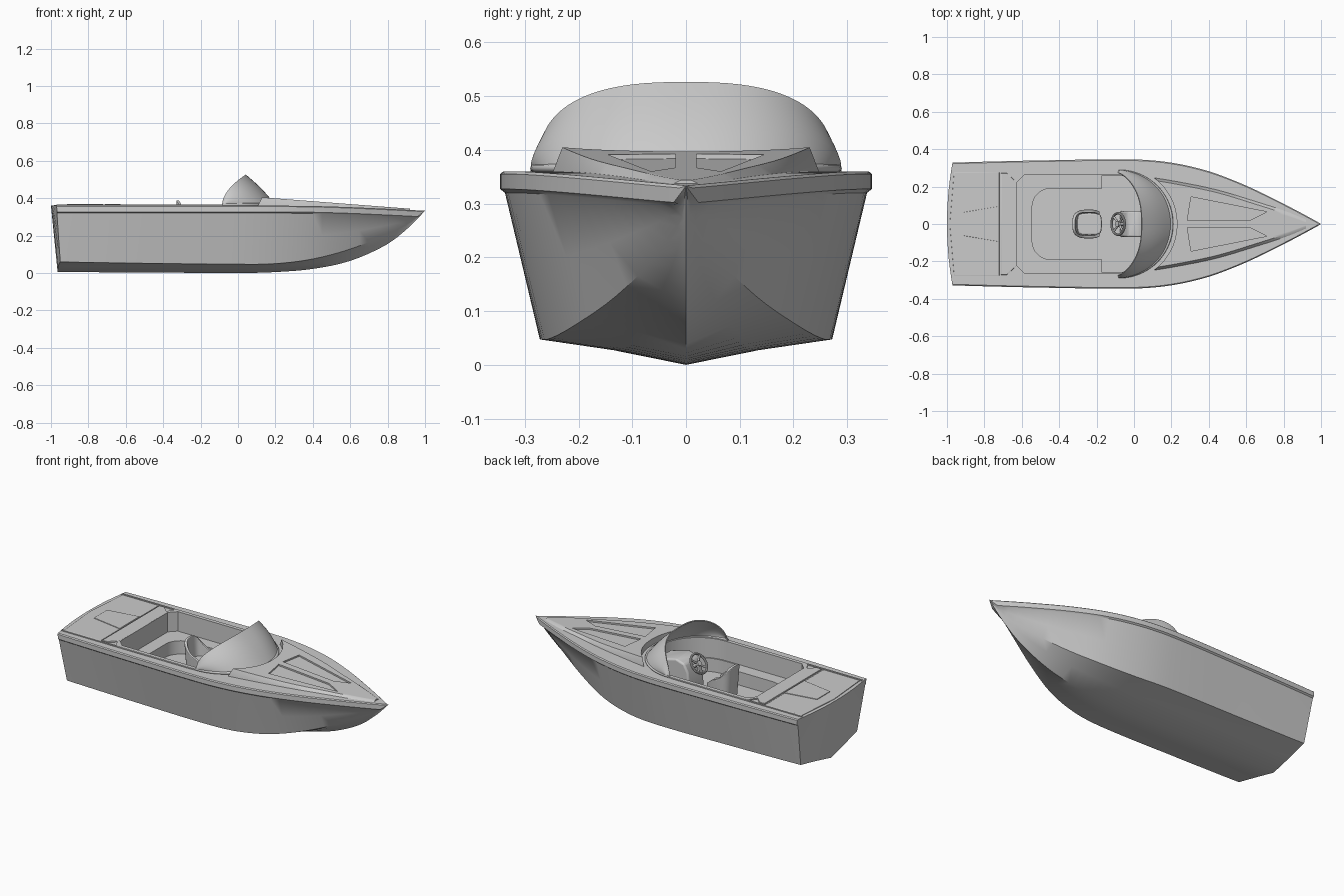
import bpy, bmesh, math
from mathutils import Vector, Matrix

if "Cube" in bpy.data.objects:
    bpy.data.objects.remove(bpy.data.objects["Cube"])


def finish(name, bm, angle=35, smooth=True):
    bmesh.ops.remove_doubles(bm, verts=bm.verts, dist=1e-4)
    bmesh.ops.dissolve_degenerate(bm, edges=bm.edges, dist=1e-5)
    bmesh.ops.recalc_face_normals(bm, faces=bm.faces)
    me = bpy.data.meshes.new(name)
    bm.to_mesh(me)
    bm.free()
    ob = bpy.data.objects.new(name, me)
    bpy.context.collection.objects.link(ob)
    if smooth:
        shade(ob, angle)
    return ob


def activate(ob):
    bpy.ops.object.select_all(action='DESELECT')
    ob.select_set(True)
    bpy.context.view_layer.objects.active = ob


def shade(ob, angle=35):
    activate(ob)
    bpy.ops.object.shade_smooth_by_angle(angle=math.radians(angle))


def modify(ob, kind, **props):
    m = ob.modifiers.new(kind.lower(), kind)
    for k, v in props.items():
        setattr(m, k, v)
    activate(ob)
    bpy.ops.object.modifier_apply(modifier=m.name)
    shade(ob)


def cut(ob, cutter):
    modify(ob, 'BOOLEAN', operation='DIFFERENCE', object=cutter, solver='EXACT')
    bpy.data.objects.remove(cutter)


def loft(name, rows, closed=True, caps=(False, False)):
    bm = bmesh.new()
    vs = [[bm.verts.new(p) for p in r] for r in rows]
    n = len(rows[0])
    for a, b in zip(vs, vs[1:]):
        for i in range(n if closed else n - 1):
            j = (i + 1) % n
            bm.faces.new((a[i], a[j], b[j], b[i]))
    for use, r in zip(caps, (vs[0], vs[-1])):
        if use:
            for i in range(n // 2 - 1):
                bm.faces.new((r[i], r[i + 1], r[n - 2 - i], r[n - 1 - i]))
    return finish(name, bm)


def prism(name, pts, z0, z1, bevel=0):
    """Extruded outline; z0 may be a function of x."""
    f = z0 if callable(z0) else (lambda x: z0)
    bm = bmesh.new()
    lo = [bm.verts.new((x, y, f(x))) for x, y in pts]
    hi = [bm.verts.new((x, y, z1)) for x, y in pts]
    bm.faces.new(lo)
    bm.faces.new(hi)
    for i in range(len(pts)):
        j = (i + 1) % len(pts)
        bm.faces.new((lo[i], lo[j], hi[j], hi[i]))
    ob = finish(name, bm)
    if bevel:
        modify(ob, 'BEVEL', width=bevel, segments=2)
    return ob


def mirrored(half):
    return half + [(x, -y) for x, y in reversed(half) if abs(y) > 1e-6]


def spow(v, p):
    return math.copysign(abs(v) ** p, v)


XS = [-1, -.5, 0, .2, .4, .6, .8, .92, 1]
SHEER_Y = [.328, .34, .345, .328, .282, .205, .108, .045, .001]
SHEER_Z = [.36, .36, .36, .36, .358, .352, .343, .337, .333]
KEEL_Z = [.005, .003, 0, .005, .022, .065, .155, .25, .333]
CHINE_Y = [.268, .27, .27, .25, .205, .13, .05, .01, 0]
CHINE_Z = [.06, .052, .047, .05, .075, .128, .208, .27, .333]


def spline(ys, x, xs=XS):
    n = len(xs)
    i = max(k for k in range(n - 1) if xs[k] <= x + 1e-9 or k == 0)
    slope = lambda k: (ys[min(k + 1, n - 1)] - ys[max(k - 1, 0)]) / (xs[min(k + 1, n - 1)] - xs[max(k - 1, 0)])
    h = xs[i + 1] - xs[i]
    t = (x - xs[i]) / h
    return ((2*t**3 - 3*t**2 + 1) * ys[i] + (t**3 - 2*t**2 + t) * h * slope(i)
            + (3*t**2 - 2*t**3) * ys[i + 1] + (t**3 - t**2) * h * slope(i + 1))


# Hull: lofted stations with rub rail, V bottom and raked curved transom
def hull_station(x):
    if x > .999:
        return [(1, 0, .333)] * 30
    sy, sz, kz, cy, cz = (spline(t, x) for t in (SHEER_Y, SHEER_Z, KEEL_Z, CHINE_Y, CHINE_Z))
    cz = max(cz, kz)
    rb = (max(sy - .009, 0), max(sz - .04, cz))
    side = [(max(sy - .006, 0), sz), (sy, sz - .005), (sy, max(sz - .033, cz)), rb]
    side += [(cy + (rb[0] - cy) * t, cz + (rb[1] - cz) * t) for t in (.5, 0)]
    side += [(cy * .5, kz + (cz - kz) * .58)]
    deck = [(side[0][0] * (1 - i / 7), sz) for i in range(15)]
    loop = deck + [(-y, z) for y, z in side] + [(0, kz)] + side[::-1]
    w = 1 if x < -.99 else 0
    return [(x + w * (.036 * (1 - z / .36) + .03 * (y / .33) ** 2), y, z) for y, z in loop]


stations = [-1, -.85] + [-.7 + .05 * i for i in range(33)] + [.93, .96, .98, 1]
hull = loft("hull", [hull_station(x) for x in stations], caps=(True, False))


# Cockpit opening, bench level and sunken floor
def front_arc(r, n=20):
    return [(-.08 + r * math.cos(a), r * math.sin(a)) for a in (math.pi / 2 * (1 - i / n) for i in range(n + 1))]


def cockpit(off):
    return mirrored([(-.625 - off, .225), (-.585 - off, .265 + off)] + front_arc(.265 + off))


floor_outline = [(-.445 - .1 * math.cos(a), .09 + .1 * math.sin(a)) for a in (math.pi / 16 * i for i in range(9))]
floor_outline = mirrored(floor_outline + [(-.17, .19), (-.17, .258)] + front_arc(.258))
coaming = prism("cockpit_coaming", cockpit(.022), .345, .367)
for ob in (hull, coaming):
    cut(ob, prism("opening_cutter", cockpit(0), .25, .6))
cut(hull, prism("floor_cutter", floor_outline, .17, .5))

# Raised foredeck with two recessed hatches
TOP = lambda x: .403 - .077 * (x - .15)
WX = [.1, .2, .4, .6, .8, .93]
WY = [.252, .232, .187, .128, .07, .024]


def foredeck_station(s):
    nom = .12 + .8 * s
    wb = spline(WY, nom, WX)
    wt = wb - .018
    row = [(wb, 0)] + [(wt * (1 - i / 6), 1) for i in range(13)] + [(-wb, 0)]
    top, low = [], []
    for y, up in row:
        x0 = -.08 + math.sqrt(.31 ** 2 - y * y)
        x = x0 + (.92 - x0) * s
        top.append((x, y, TOP(x) if up else spline(SHEER_Z, x) - .002))
        low.append((x, y, .315))
    return top + low[::-1]


foredeck = loft("foredeck", [foredeck_station(i / 16) for i in range(17)], caps=(True, True))
hatch = [(.285, .02), (.305, .145), (.71, .065), (.62, .02)]
for s in (1, -1):
    cut(foredeck, prism("hatch_cutter", [(x, y * s) for x, y in hatch], lambda x: TOP(x) - .009, .5))

# Aft deck, engine hatch and padded bulkhead top
prism("aft_deck", mirrored([(-.985, 0), (-.962, .276), (-.72, .276)]), .34, .364, .002)
prism("engine_hatch", mirrored([(-.915, .062), (-.72, .095)]), .35, .368, .002)
prism("bulkhead_pad", mirrored([(-.712, .272), (-.68, .272), (-.626, .222)]), .345, .368, .003)
for s in (1, -1):
    prism("side_strip", [(x, y * s) for x, y in ((-.97, .28), (-.97, .289), (-.1, .289), (-.1, .28))], .345, .366)

# Wraparound windshield: curved base rising to a swept top edge
rows = []
for i in range(49):
    a = math.pi * (i / 48 - .5)
    c, s = max(math.cos(a), 0), math.sin(a)
    base = Vector((-.082 + .28 * c ** .95, .28 * spow(s, .95), .362))
    top = Vector((-.082 + .122 * c ** 1.5, .272 * spow(s, .77), .366 + .158 * c ** .77))
    bulge = Vector((.006 * c, .01 * s, .004 * c))
    rows.append([base.lerp(top, t / 8) + bulge * math.sin(math.pi * t / 8) for t in range(9)])
windshield = loft("windshield", rows, closed=False)
modify(windshield, 'SOLIDIFY', thickness=.006, offset=0)


# Tubes along paths
def tube(name, pts, r, n=8):
    cu = bpy.data.curves.new(name, 'CURVE')
    cu.dimensions = '3D'
    cu.bevel_depth, cu.bevel_resolution, cu.use_fill_caps = r, 2, True
    sp = cu.splines.new('POLY')
    sp.points.add(len(pts) - 1)
    for p, q in zip(sp.points, pts):
        p.co = (*q, 1)
    ob = bpy.data.objects.new(name, cu)
    bpy.context.collection.objects.link(ob)
    return ob


tube("windshield_trim", [(x, y, .366) for x, y in mirrored(front_arc(.282))], .008)

# Steering console
profile = [(-.075, .17), (-.06, .30), (-.035, .345), (.02, .362), (.15, .33), (.15, .17)]
bm = bmesh.new()
f = bm.faces.new([bm.verts.new((x, -.07, z)) for x, z in profile])
ext = bmesh.ops.extrude_face_region(bm, geom=[f])['geom']
bmesh.ops.translate(bm, vec=(0, .14, 0), verts=[v for v in ext if isinstance(v, bmesh.types.BMVert)])
modify(finish("console", bm), 'BEVEL', width=.01, segments=3)

# Steering wheel
M = Matrix.Translation((-.085, 0, .335)) @ Matrix.Rotation(math.radians(-53), 4, 'Y')
ring = []
for i in range(37):
    a = math.tau * i / 36
    ring.append([M @ Vector(((.058 + .007 * math.cos(b)) * math.cos(a), (.058 + .007 * math.cos(b)) * math.sin(a),
                             .007 * math.sin(b))) for b in (math.tau * j / 8 for j in range(8))])
loft("wheel_rim", ring)
for k in range(4):
    a = math.pi / 4 + k * math.pi / 2
    tube("wheel_spoke", [M @ Vector((0, 0, -.006)), M @ Vector((.057 * math.cos(a), .057 * math.sin(a), 0))], .006)
tube("wheel_hub", [M @ Vector((0, 0, .008)), M @ Vector((0, 0, -.012))], .016)
tube("steering_column", [M @ Vector((0, 0, 0)), M @ Vector((0, 0, -.07))], .01)

# Bucket seat: wraparound shell and cushion
rows = []
for i in range(33):
    a = math.radians(-135 + 270 * i / 32)
    c, s = math.cos(a), math.sin(a)
    h = .27 + .118 * max(0, (c + .75) / 1.75) ** 1.3
    x, y = -.24 - .066 * spow(c, .6), .066 * spow(s, .6)
    rows.append([(x - .016 * max(c, 0) * t / 6, y * (.92 + .13 * t / 6), .17 + (h - .17) * t / 6) for t in range(7)])
seat = loft("seat_shell", rows, closed=False)
modify(seat, 'SOLIDIFY', thickness=.016, offset=0)
modify(seat, 'BEVEL', width=.004, segments=2)
cushion = [(-.238 + .066 * spow(math.cos(a), .5), .06 * spow(math.sin(a), .5))
           for a in (math.tau * i / 32 for i in range(32))]
prism("seat_cushion", cushion, .17, .265, .008)
